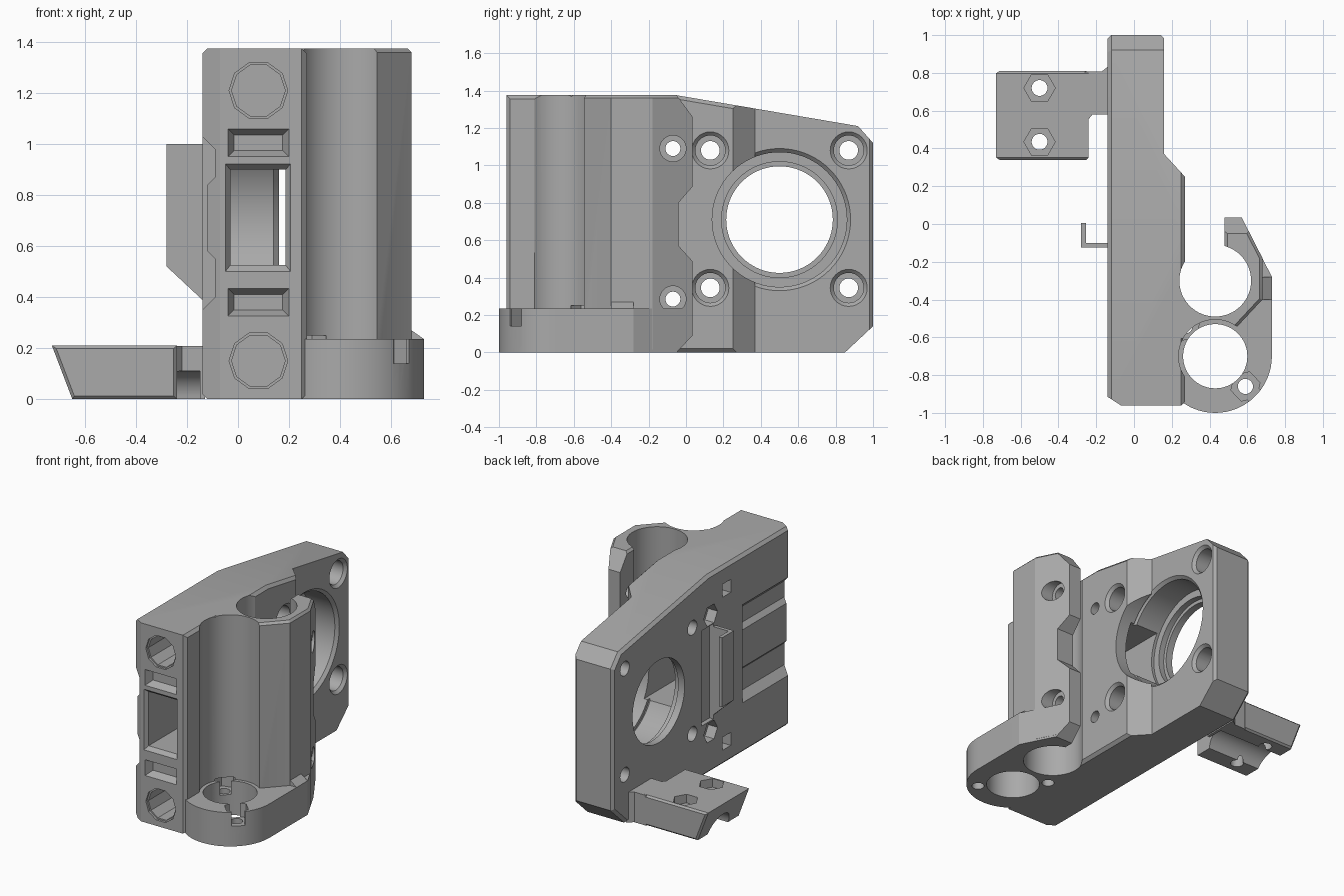
import bpy, bmesh, math

if "Cube" in bpy.data.objects:
    bpy.data.objects.remove(bpy.data.objects["Cube"])

grey = bpy.data.materials.new("plain grey")
grey.use_nodes = True
grey.diffuse_color = (0.4, 0.4, 0.4, 1)
grey.node_tree.nodes["Principled BSDF"].inputs["Base Color"].default_value = (0.4, 0.4, 0.4, 1)


def prism(name, axis, pts, lo, hi, end=None, bevel=0):
    """Extrude a 2D outline along an axis; 'end' may give a different far outline."""
    place = {"x": lambda p, v: (v, p[0], p[1]),
             "y": lambda p, v: (p[0], v, p[1]),
             "z": lambda p, v: (p[0], p[1], v)}[axis]
    bm = bmesh.new()
    a = [bm.verts.new(place(p, lo)) for p in pts]
    b = [bm.verts.new(place(p, hi)) for p in (end or pts)]
    caps = [bm.faces.new(a), bm.faces.new(b[::-1])]
    n = len(a)
    for i in range(n):
        bm.faces.new((a[i], b[i], b[(i + 1) % n], a[(i + 1) % n]))
    bmesh.ops.recalc_face_normals(bm, faces=bm.faces)
    if bevel:
        rim = [e for f in caps for e in f.edges]
        bmesh.ops.bevel(bm, geom=rim, offset=bevel, segments=1, affect="EDGES")
    me = bpy.data.meshes.new(name)
    bm.to_mesh(me)
    bm.free()
    me.materials.append(grey)
    ob = bpy.data.objects.new(name, me)
    bpy.context.collection.objects.link(ob)
    return ob


def circle(u, v, r, n=48, turn=0):
    return [(u + r * math.cos(turn + math.tau * i / n),
             v + r * math.sin(turn + math.tau * i / n)) for i in range(n)]


def rect(u0, u1, v0, v1):
    return [(u0, v0), (u1, v0), (u1, v1), (u0, v1)]


cutters = []


def cut(targets, *args, **kw):
    """Subtract a prism from each target part."""
    c = prism("cutter", *args, **kw)
    c.hide_render = True
    cutters.append(c)
    for t in targets:
        m = t.modifiers.new("cut", "BOOLEAN")
        m.operation, m.solver, m.object = "DIFFERENCE", "EXACT", c


H = 1.375
BEAR = (0.43, -0.30)    # bearing pocket centre
ROD = (0.43, -0.70)     # lower bore centre

# Main body with the sloped rear plate
body = prism("main_body", "x", [(-0.96, 0), (0.85, 0), (1, 0.14), (1, 1.12), (0.92, 1.21),
                                (-0.05, H), (-0.96, H)], -0.14, 0.27, bevel=0.02)

# Open bearing column
column = prism("bearing_column", "z", [(0.2, -0.62), (0.5, -0.62), (0.54, -0.55), (0.68, -0.4),
                                       (0.68, -0.18), (0.57, 0.035), (0.48, 0.035), (0.48, -0.2),
                                       (0.27, -0.25), (0.2, -0.3)], 0, H, bevel=0.015)

# Rounded base flange
arc = [(ROD[0] + 0.3 * math.cos(math.radians(-a)), ROD[1] + 0.3 * math.sin(math.radians(-a)))
       for a in range(0, 150, 6)]
flange = prism("base_flange", "z", arc + [(0.2, -0.3), (0.27, -0.25), (0.48, -0.2), (0.48, 0.035),
                                          (0.57, 0.035), (0.73, -0.28)], 0, 0.235)
wedge = prism("flange_wedge", "y", [(0.66, 0.2), (0.73, 0.2), (0.73, 0.235), (0.68, 0.27),
                                    (0.66, 0.27)], -0.4, -0.28)

# Cable clip on the side
clip_web = prism("clip_web", "y", [(-0.13, 0.38), (-0.28, 0.52), (-0.28, 1), (-0.13, 1)],
                 -0.125, -0.1)
clip_lip = prism("clip_lip", "x", rect(-0.11, 0.005, 0.52, 1), -0.28, -0.255)

# Clamp bracket with its arm
bracket = prism("clamp_bracket", "y", [(-0.65, 0), (-0.24, 0), (-0.24, 0.21), (-0.73, 0.21)],
                0.34, 0.81, bevel=0.012)
arm = prism("bracket_arm", "z", [(-0.26, 0.55), (-0.24, 0.555), (-0.22, 0.58), (-0.13, 0.58),
                                 (-0.13, 0.84), (-0.17, 0.808), (-0.26, 0.808)], 0, 0.209)
clamp = [bracket, arm]

# Body outline: thinner rear plate and chamfered front corners
cut([body], "z", [(0.27, 0.25), (0.16, 0.37), (0.16, 1.1), (0.5, 1.1), (0.5, 0.25)], -0.1, 1.5)
cut([body], "z", [(-0.2, -0.87), (-0.14, -0.915), (-0.07, -0.96), (-0.03, -1), (-0.2, -1)], -0.1, 1.5)
cut([body], "z", [(0.24, -0.97), (0.28, -0.93), (0.3, -0.97)], 0.235, 1.5)

# Rear vertical edges of the plate
for s, x in ((-1, -0.14), (1, 0.16)):
    cut([body], "z", [(x - s * 0.02, 1.001), (x + s * 0.01, 0.971), (x + s * 0.01, 1.01)], -0.1, 1.5)

# Bearing pocket and lower bore
cut([body, column, flange], "z", circle(*BEAR, 0.19, 64), -0.1, 1.5)
cut([body, column], "z", circle(*ROD, 0.194, 64), 0.235, 1.5)
cut([body, column, flange], "z", circle(*ROD, 0.17, 64), -0.1, 0.3)

# Nut traps beside the lower bore
for s in (1, -1):
    x, y = ROD[0] + 0.16 * s, ROD[1] - 0.16 * s
    parts = [body, column, flange]
    cut(parts, "z", circle(x, y, 0.04, 24), -0.1, 0.2)
    cut(parts, "z", circle(x, y, 0.08, 6, 0.26), 0.14, 0.25)
cut([flange], "z", [(0.56, -0.89), (0.62, -0.83), (0.72, -0.93), (0.66, -0.99)], 0.14, 0.3)

# Column rear edge: notch and sloped ends
cut([column], "x", [(0.06, 0.46), (-0.04, 0.57), (-0.04, 0.8), (0.06, 0.915)], 0.4, 0.8)
cut([column], "x", [(-0.05, H), (0.035, 1.26), (0.1, 1.17), (0.1, 1.5), (-0.05, 1.5)], 0.4, 0.8)
cut([column, flange], "x", [(-0.05, 0), (0.035, 0.09), (0.1, 0.16), (0.1, -0.1), (-0.05, -0.1)], 0.4, 0.8)

# Clamping screws through column and body
for z in (0.285, 1.09):
    cut([column, body], "x", circle(-0.07, z, 0.04, 24), -0.3, 0.8)
    cut([column], "x", circle(-0.07, z, 0.07, 32), 0.57, 0.8)
    cut([body], "x", circle(-0.07, z, 0.075, 6), -0.2, -0.07)

# Front face: rod sockets, inspection holes, slots and window channel
for z, slot in ((0.15, 0.38), (1.21, 1.005)):
    cut([body], "y", circle(0.08, z, 0.105, 10), -1.1, -0.2)
    cut([body], "y", circle(0.08, z, 0.115, 10), -1.1, -0.945)
    cut([body], "x", rect(-0.29, -0.2, z - 0.045, z + 0.045), -0.3, 0.08)
    cut([body], "y", rect(-0.04, 0.2, slot - 0.055, slot + 0.055), -0.961, -0.91,
        end=rect(-0.015, 0.175, slot - 0.03, slot + 0.03))
cut([body], "y", rect(-0.03, 0.187, 0.525, 0.9), -1.1, 0.45)
cut([body], "y", rect(-0.05, 0.207, 0.5, 0.922), -0.961, -0.935, end=rect(-0.03, 0.187, 0.525, 0.9))

# Motor bore with stepped counterbore
for r, x in ((0.285, -0.3), (0.31, -0.09), (0.36, -0.05)):
    cut([body], "x", circle(0.5, 0.71, r, 72), x, 0.4)
cut([body], "x", circle(0.5, 0.71, 0.36, 72), 0.14, 0.161, end=circle(0.5, 0.71, 0.381, 72))

# Motor mounting screws
for y in (0.13, 0.87):
    for z in (0.345, 1.08):
        face = 0.27 if y < 0.2 else 0.16
        cut([body], "x", circle(y, z, 0.05, 28), -0.3, 0.4)
        cut([body], "x", circle(y, z, 0.08, 32), -0.03, 0.4)
        cut([body], "x", circle(y, z, 0.08, 32), face - 0.02, face + 0.001, end=circle(y, z, 0.1, 32))

# Side recess with a raised rail, and the slot behind the clip
cut([body], "y", [(-0.2, 1.09), (-0.14, 1.03), (-0.09, 0.98), (-0.09, 0.87), (-0.12, 0.84),
                  (-0.12, 0.58), (-0.09, 0.55), (-0.09, 0.4), (-0.14, 0.35), (-0.2, 0.29)], -1.1, -0.42)
cut([body], "x", rect(-0.1, 0.03, 0.36, 1.02), -0.2, -0.11)

# Bracket: bearing channel and nut traps
cut(clamp, "x", circle(0.58, 0, 0.11, 48), -0.9, -0.15)
for y in (0.435, 0.72):
    cut([bracket], "z", circle(-0.5, y, 0.042, 24), -0.1, 0.4)
    cut([bracket], "z", circle(-0.5, y, 0.083, 6), 0.15, 0.4)

# Apply the cuts, then smooth the round surfaces
bpy.context.view_layer.update()
graph = bpy.context.evaluated_depsgraph_get()
parts = [body, column, flange, wedge, clip_web, clip_lip, bracket, arm]
done = [bpy.data.meshes.new_from_object(p.evaluated_get(graph)) for p in parts]
for p, me in zip(parts, done):
    p.modifiers.clear()
    p.data = me
    me.materials.clear()
    me.materials.append(grey)
    me.polygons.foreach_set("material_index", [0] * len(me.polygons))
    me.shade_smooth()
    me.set_sharp_from_angle(angle=math.radians(25))
for c in cutters:
    bpy.data.objects.remove(c)
